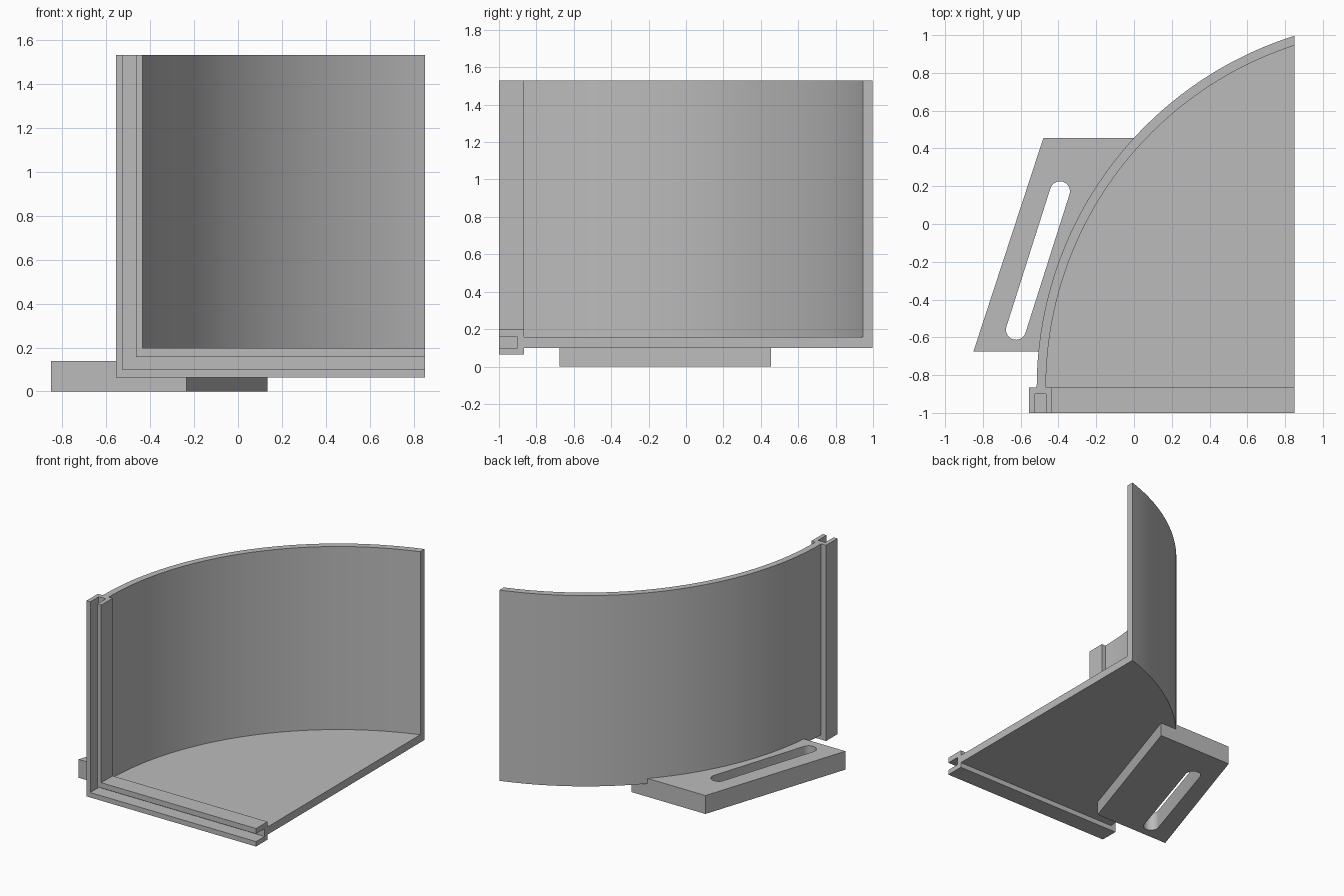
import bpy, bmesh
from math import pi, cos, sin, acos, atan2, radians
from mathutils import Vector

cube = bpy.data.objects.get("Cube")
if cube:
    bpy.data.objects.remove(cube)

grey = bpy.data.materials.new("plain_grey")
grey.use_nodes = True
colour = (0.5, 0.5, 0.5, 1)
grey.diffuse_color = colour
grey.node_tree.nodes["Principled BSDF"].inputs["Base Color"].default_value = colour

# Shared dimensions
END_X, BACK_Y, TOP_Z = 0.85, -0.865, 1.53
FLOOR_LOW, FLOOR_TOP = 0.10, 0.158
CENTRE_X, R_OUT, R_IN = 1.437, 1.952, 1.903


def finish(name, bm, smooth=True):
    bmesh.ops.recalc_face_normals(bm, faces=bm.faces)
    mesh = bpy.data.meshes.new(name)
    bm.to_mesh(mesh)
    bm.free()
    obj = bpy.data.objects.new(name, mesh)
    bpy.context.collection.objects.link(obj)
    mesh.materials.append(grey)
    if smooth:
        bpy.ops.object.select_all(action='DESELECT')
        obj.select_set(True)
        bpy.context.view_layer.objects.active = obj
        bpy.ops.object.shade_smooth_by_angle(angle=radians(30))
    return obj


def arc(bm, radius, z, steps=64):
    """Row of vertices from the front channel round to the open side."""
    end = acos((END_X - CENTRE_X) / radius)
    angles = [pi + (end - pi) * i / steps for i in range(steps + 1)]
    return [bm.verts.new((CENTRE_X + radius * cos(a), BACK_Y + radius * sin(a), z))
            for a in angles]


def bridge(bm, a, b):
    for i in range(len(a) - 1):
        bm.faces.new((a[i], a[i + 1], b[i + 1], b[i]))


# Curved wall and floor in one shell
bm = bmesh.new()
outer_low = arc(bm, R_OUT, FLOOR_LOW)
outer_top = arc(bm, R_OUT, TOP_Z)
inner_top = arc(bm, R_IN, TOP_Z)
inner_low = arc(bm, R_IN, FLOOR_TOP)
rows = [outer_low, outer_top, inner_top, inner_low]
for a, b in zip(rows, rows[1:]):
    bridge(bm, a, b)
corner_low = bm.verts.new((END_X, BACK_Y, FLOOR_LOW))
corner_top = bm.verts.new((END_X, BACK_Y, FLOOR_TOP))
bm.faces.new(inner_low + [corner_top])
bm.faces.new(outer_low + [corner_low])
for i in (0, -1):
    bm.faces.new([row[i] for row in rows] + [corner_top, corner_low])
finish("curved_wall_and_floor", bm)

# Grooved channel running down the side and along the front of the floor
levels = [(-0.556, 0.063), (-0.525, 0.10), (-0.465, 0.158), (-0.434, 0.198)]
FRONT, GROOVE = -1.0, -0.90
section = [(0, FRONT), (1, FRONT), (1, GROOVE), (2, GROOVE),
           (2, FRONT), (3, FRONT), (3, BACK_Y), (0, BACK_Y)]
bm = bmesh.new()
loops = [[], [], []]
for level, y in section:
    x, z = levels[level]
    for loop, co in zip(loops, [(x, y, TOP_Z), (x, y, z), (END_X, y, z)]):
        loop.append(bm.verts.new(co))
for a, b in zip(loops, loops[1:]):
    bridge(bm, a + a[:1], b + b[:1])
bm.faces.new(loops[0])
bm.faces.new(loops[-1])
finish("groove_channel", bm, smooth=False)

# Slanted mounting plate with a rounded slot
THICK = 0.138
outline = [(-0.85, -0.675), (-0.235, -0.675), (0.135, 0.455), (-0.48, 0.455)]
low, high, radius = Vector((-0.625, -0.56)), Vector((-0.392, 0.173)), 0.053
axis = high - low
turn = atan2(axis.y, axis.x)
slot = []
for centre, start in ((high, turn - pi / 2), (low, turn + pi / 2)):
    for i in range(17):
        a = start + pi * i / 16
        slot.append((centre.x + radius * cos(a), centre.y + radius * sin(a)))
bm = bmesh.new()
edges = []
for ring in (outline, slot):
    verts = [bm.verts.new((x, y, 0)) for x, y in ring]
    edges += [bm.edges.new((verts[i - 1], verts[i])) for i in range(len(verts))]
bmesh.ops.triangle_fill(bm, edges=edges, use_beauty=True, normal=(0, 0, 1))
top = bmesh.ops.extrude_face_region(bm, geom=bm.faces[:], use_keep_orig=True)
bmesh.ops.translate(bm, vec=(0, 0, THICK),
                    verts=[g for g in top["geom"] if isinstance(g, bmesh.types.BMVert)])
finish("slotted_mounting_plate", bm)
